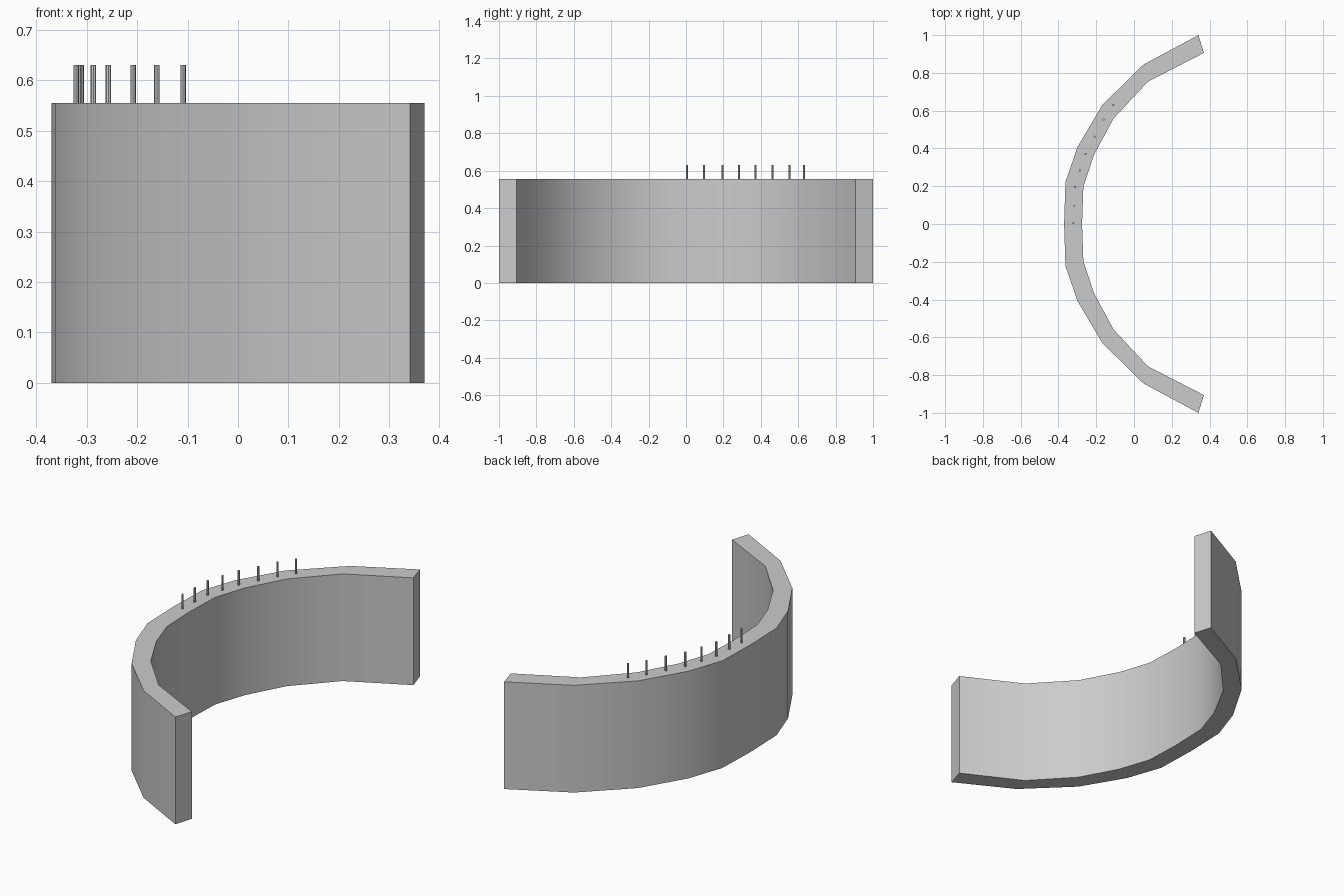
import bpy, bmesh

if "Cube" in bpy.data.objects:
    bpy.data.objects.remove(bpy.data.objects["Cube"])

WALL_H, PIN_TOP, PIN_R = 0.555, 0.63, 0.0055

# Half outlines of the curved wall, from the +y end to the middle
outer = [(0.341, 1.0), (0.05, 0.844), (-0.168, 0.63), (-0.299, 0.408), (-0.363, 0.222), (-0.37, 0)]
inner = [(0.37, 0.906), (0.073, 0.753), (-0.109, 0.557), (-0.213, 0.364), (-0.268, 0.198), (-0.275, 0)]


def mirrored(half):
    return half + [(x, -y) for x, y in reversed(half[:-1])]


def finish(bm, name):
    bmesh.ops.recalc_face_normals(bm, faces=bm.faces)
    mesh = bpy.data.meshes.new(name)
    bm.to_mesh(mesh)
    bm.free()
    obj = bpy.data.objects.new(name, mesh)
    bpy.context.collection.objects.link(obj)
    bpy.ops.object.select_all(action='DESELECT')
    obj.select_set(True)
    bpy.context.view_layer.objects.active = obj
    bpy.ops.object.shade_smooth_by_angle(angle=0.7)
    return obj


# Curved wall: quad sections along the arc, extruded up
bm = bmesh.new()
rings = []
for (ox, oy), (ix, iy) in zip(mirrored(outer), mirrored(inner)):
    rings.append([bm.verts.new(p) for p in
                  ((ox, oy, 0), (ix, iy, 0), (ix, iy, WALL_H), (ox, oy, WALL_H))])
for a, b in zip(rings, rings[1:]):
    for i in range(4):
        j = (i + 1) % 4
        bm.faces.new((a[i], a[j], b[j], b[i]))
bm.faces.new(rings[0])
bm.faces.new(rings[-1])
finish(bm, "curved_wall")

# Small pins standing on the wall's top edge
pins = [(-0.321, 0.005), (-0.316, 0.097), (-0.311, 0.196), (-0.287, 0.283),
        (-0.257, 0.372), (-0.208, 0.462), (-0.161, 0.553), (-0.109, 0.63)]
base = WALL_H - 0.01
for n, (x, y) in enumerate(pins, 1):
    bm = bmesh.new()
    bmesh.ops.create_cone(bm, cap_ends=True, segments=8, radius1=PIN_R,
                          radius2=PIN_R, depth=PIN_TOP - base)
    bmesh.ops.translate(bm, verts=bm.verts, vec=(x, y, (PIN_TOP + base) / 2))
    finish(bm, f"pin_{n}")
